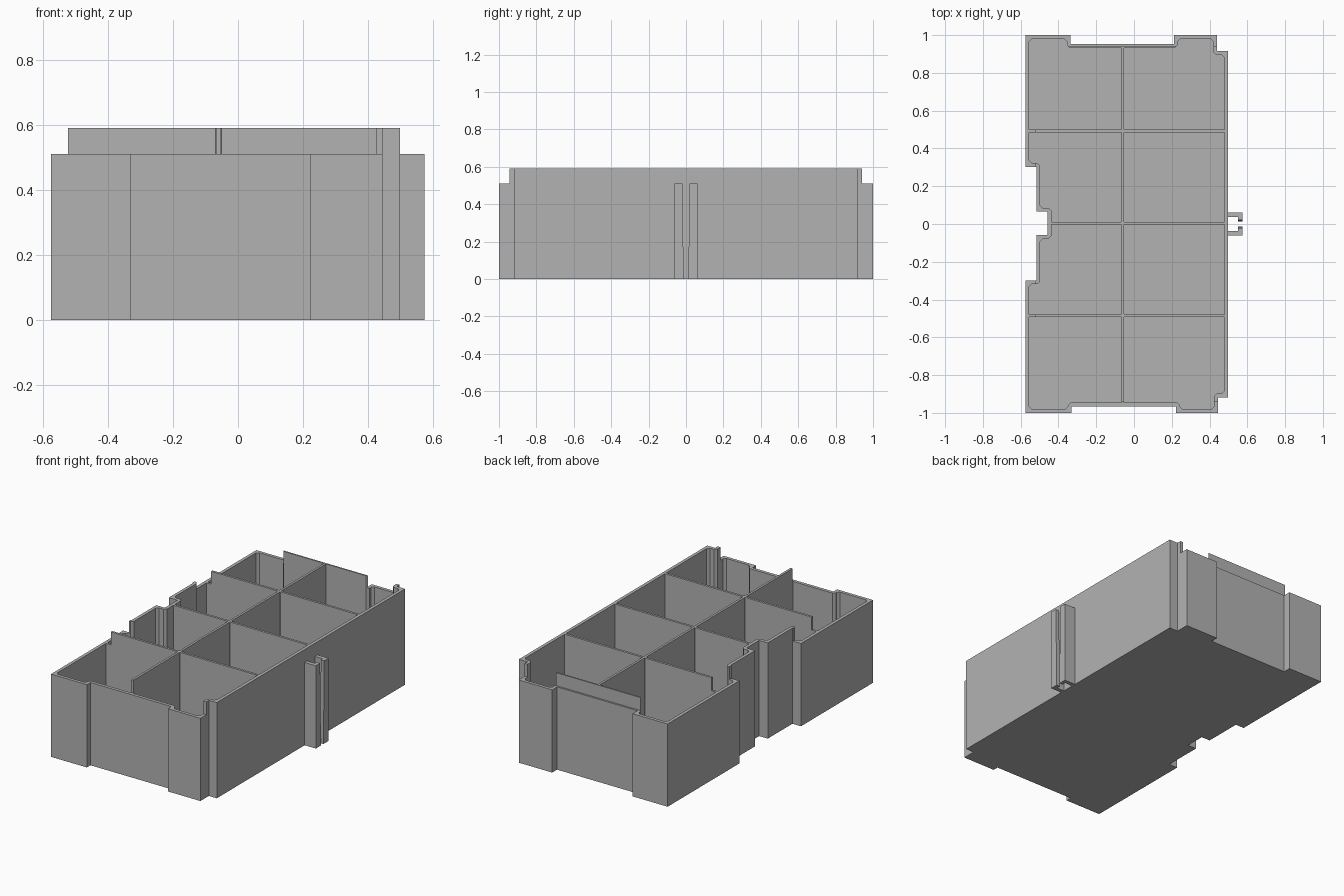
import bpy, bmesh
from mathutils import Vector

cube = bpy.data.objects.get("Cube")
if cube:
    bpy.data.objects.remove(cube, do_unlink=True)

RIM, TALL, FLOOR, WALL = 0.51, 0.59, 0.02, 0.02

grey = bpy.data.materials.new("plain grey")
grey.use_nodes = True
grey.diffuse_color = (0.45, 0.45, 0.45, 1)
grey.node_tree.nodes["Principled BSDF"].inputs["Base Color"].default_value = (0.45, 0.45, 0.45, 1)


def prism(name, points, z0, z1):
    """Extrude a flat counter-clockwise outline from z0 to z1."""
    bm = bmesh.new()
    face = bm.faces.new([bm.verts.new((p[0], p[1], z0)) for p in points])
    top = bmesh.ops.extrude_face_region(bm, geom=[face])["geom"]
    bmesh.ops.translate(bm, vec=(0, 0, z1 - z0),
                        verts=[v for v in top if isinstance(v, bmesh.types.BMVert)])
    bmesh.ops.recalc_face_normals(bm, faces=bm.faces)
    mesh = bpy.data.meshes.new(name)
    bm.to_mesh(mesh)
    bm.free()
    mesh.materials.append(grey)
    obj = bpy.data.objects.new(name, mesh)
    bpy.context.collection.objects.link(obj)
    return obj


def box(name, x0, x1, y0, y1, z0, z1):
    return prism(name, [(x0, y0), (x1, y0), (x1, y1), (x0, y1)], z0, z1)


def cut(obj, cutter):
    mod = obj.modifiers.new("cut", 'BOOLEAN')
    mod.operation = 'DIFFERENCE'
    mod.solver = 'EXACT'
    mod.object = cutter
    bpy.context.view_layer.objects.active = obj
    bpy.ops.object.modifier_apply(modifier=mod.name)


def inset(points, d):
    """Move every side of a counter-clockwise right-angled outline inward."""
    out = []
    for i, p in enumerate(points):
        a = (Vector(p) - Vector(points[i - 1])).normalized()
        b = (Vector(points[(i + 1) % len(points)]) - Vector(p)).normalized()
        out.append(Vector(p) + d * Vector((-a.y - b.y, a.x + b.x)))
    return out


def chamfer(points, c):
    out = []
    for i, p in enumerate(points):
        for q in (points[i - 1], points[(i + 1) % len(points)]):
            out.append(p + (q - p).normalized() * c)
    return out


# Tray outline with corner blocks and stepped notches on one long side
outline = [
    (-0.575, -1), (-0.33, -1), (-0.33, -0.965), (0.222, -0.965), (0.222, -1),
    (0.444, -1), (0.444, -0.918), (0.498, -0.918), (0.498, 0.916), (0.44, 0.916),
    (0.44, 1), (0.212, 1), (0.212, 0.953), (-0.336, 0.953), (-0.336, 1), (-0.575, 1),
    (-0.575, 0.302), (-0.517, 0.302), (-0.517, 0.065), (-0.458, 0.065),
    (-0.458, -0.058), (-0.517, -0.058), (-0.517, -0.298), (-0.575, -0.298),
]
tray = prism("tray_shell", outline, 0, TALL)
cavity = prism("cavity_cutter", chamfer(inset(outline, WALL), 0.014), FLOOR, 1)
cut(tray, cavity)

# Dividers: one lengthwise, three across
T = 0.007
MID = -0.06
parts = [tray, box("long_divider", MID - T, MID + T, -0.95, 0.938, FLOOR / 2, TALL)]
for name, y, x0 in (("front", -0.485, -0.56), ("middle", 0.004, -0.445), ("back", 0.492, -0.56)):
    parts.append(box(name + "_cross_divider", x0, 0.485, y - T, y + T, FLOOR / 2, TALL))
    r = 0.016
    prism(name + "_crossing_post", [(MID - r, y), (MID, y - r), (MID + r, y), (MID, y + r)],
          FLOOR / 2, TALL)

# Lower the rim outside a central rectangle
rim_cutters = [
    box("left_rim_cutter", -1, -0.522, -2, 2, RIM, 1),
    box("front_rim_cutter", -2, 2, -2, -0.943, RIM, 1),
    box("back_rim_cutter", -2, 2, 0.942, 2, RIM, 1),
]
for part in parts:
    for cutter in rim_cutters:
        cut(part, cutter)
for cutter in rim_cutters + [cavity]:
    bpy.data.objects.remove(cutter, do_unlink=True)

# Pair of clip hooks facing each other, with lips that spread toward the top
for name, s in (("front", -1), ("back", 1)):
    pts = [(0.49, 0.037), (0.551, 0.037), (0.551, 0.012), (0.574, 0.012), (0.574, 0.062), (0.49, 0.062)]
    hook = prism(name + "_clip_hook", [(x, y * s) for x, y in pts], 0, RIM)
    for v in hook.data.vertices:
        if abs(v.co.y) < 0.02 and v.co.z > 0.1:
            v.co.y = 0.02 * s
